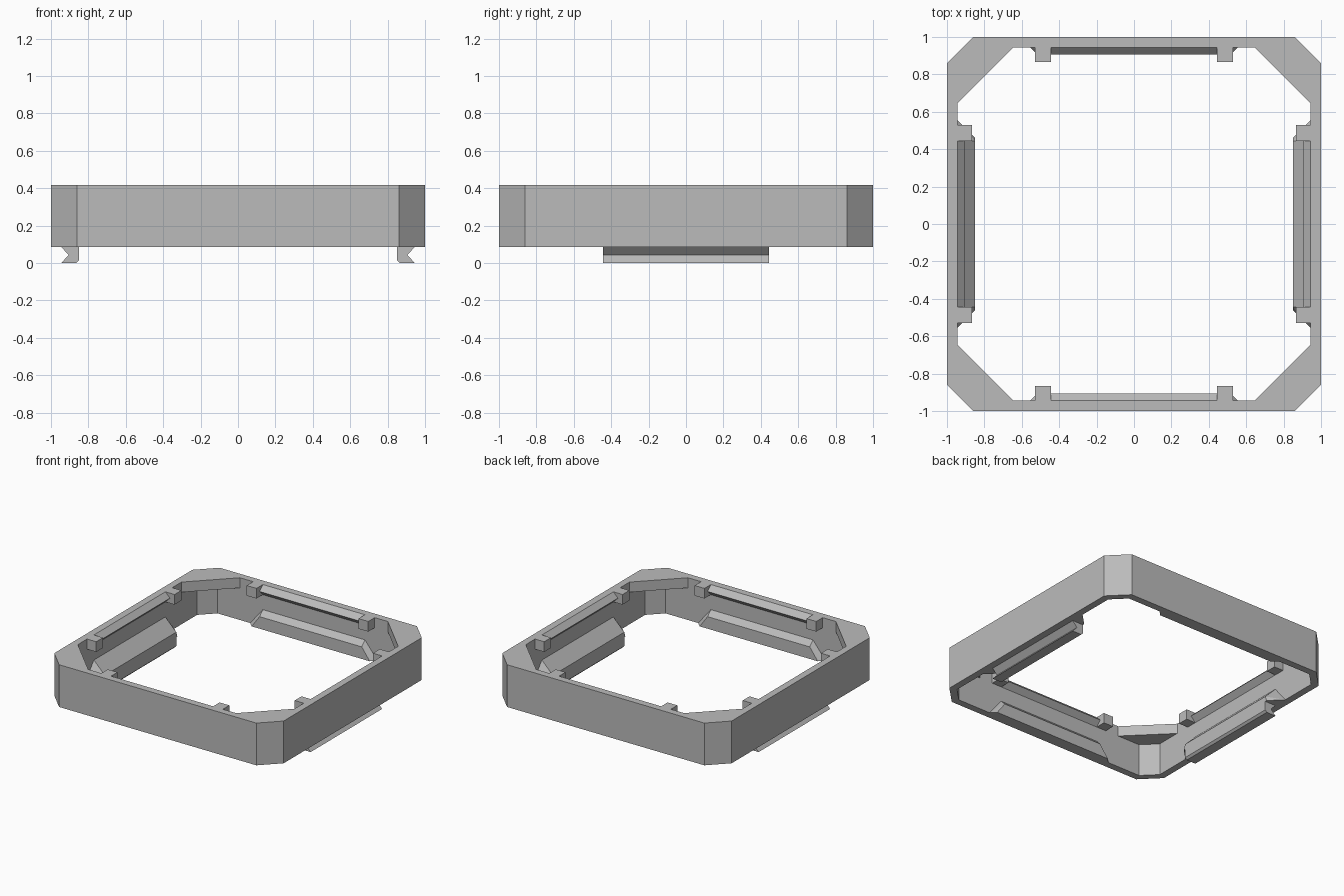
import bpy, bmesh, math
from mathutils import Matrix

if "Cube" in bpy.data.objects:
    bpy.data.objects.remove(bpy.data.objects["Cube"])

grey = bpy.data.materials.new("plain_grey")
grey.use_nodes = True
colour = (0.5, 0.5, 0.5, 1)
grey.diffuse_color = colour
grey.node_tree.nodes["Principled BSDF"].inputs["Base Color"].default_value = colour

BASE, TOP = 0.085, 0.418      # frame height range
LIP = TOP - 0.08              # underside of the top details
WALL = 0.945                  # inner wall face
SPAN = 0.445                  # half length of the clips


def finish(name, bm, angle=0):
    bm.normal_update()
    bmesh.ops.recalc_face_normals(bm, faces=bm.faces)
    bm.transform(Matrix.Rotation(angle, 4, 'Z'))
    mesh = bpy.data.meshes.new(name)
    bm.to_mesh(mesh)
    bm.free()
    mesh.materials.append(grey)
    obj = bpy.data.objects.new(name, mesh)
    bpy.context.collection.objects.link(obj)
    return obj


def extrude_profile(name, profile, start, end, angle):
    """Extrude an (x, z) profile along y, then turn it to its wall."""
    bm = bmesh.new()
    face = bm.faces.new([bm.verts.new((x, start, z)) for x, z in profile])
    grown = bmesh.ops.extrude_face_region(bm, geom=[face])
    moved = [v for v in grown["geom"] if isinstance(v, bmesh.types.BMVert)]
    bmesh.ops.translate(bm, verts=moved, vec=(0, end - start, 0))
    return finish(name, bm, angle)


def hull(name, points, angle):
    bm = bmesh.new()
    for p in points:
        bm.verts.new(p)
    bmesh.ops.convex_hull(bm, input=bm.verts[:])
    bmesh.ops.dissolve_limit(bm, angle_limit=0.02, verts=bm.verts[:], edges=bm.edges[:])
    return finish(name, bm, angle)


def octagon(bm, r, c, z):
    pts = [(r, -c), (r, c), (c, r), (-c, r), (-r, c), (-r, -c), (-c, -r), (c, -r)]
    return [bm.verts.new((x, y, z)) for x, y in pts]


# Eight-sided frame with thicker corner plates at the top
bm = bmesh.new()
loops = [octagon(bm, *spec) for spec in (
    (1, 0.86, BASE), (1, 0.86, TOP), (WALL, 0.645, TOP),
    (WALL, 0.645, LIP), (WALL, 0.84, LIP), (WALL, 0.84, BASE))]
for k, a in enumerate(loops):
    b = loops[(k + 1) % len(loops)]
    for i in range(8):
        if k == 3 and i % 2 == 0:
            continue          # plate underside exists only at the corners
        j = (i + 1) % 8
        bm.faces.new((a[i], a[j], b[j], b[i]))
finish("frame", bm)

for n, side in enumerate(("left", "back", "right", "front")):
    turn = n * math.pi / 2
    hooked = n % 2 == 0

    # Snap ridge under the rim, between two stop blocks
    ridge = [(WALL, TOP), (0.905, TOP - 0.04), (WALL, LIP)]
    extrude_profile(side + "_ridge", ridge, -SPAN, SPAN, turn)
    block = [(WALL, TOP), (0.865, TOP), (0.865, LIP), (WALL, LIP)]
    for s in (-1, 1):
        extrude_profile(side + "_stop_block", block, s * SPAN, s * 0.53, turn)

    # Flared ledge at the foot of the wall
    depth = 0.095 if hooked else 0.04
    face_x, crest = WALL - depth, 0.22
    ledge = []
    for s in (-1, 1):
        ledge += [(WALL, s * 0.555, BASE), (WALL, s * SPAN, crest),
                  (face_x, s * (0.555 - depth), BASE),
                  (face_x, s * SPAN, crest - depth)]
    hull(side + "_ledge", ledge, turn)

    # Grooved hook hanging below the two hooked walls
    if hooked:
        hook = [(WALL, BASE), (face_x, BASE), (face_x, 0.015),
                (face_x + 0.015, 0), (WALL, 0), (0.905, 0.043)]
        extrude_profile(side + "_hook", hook, -SPAN, SPAN, turn)
